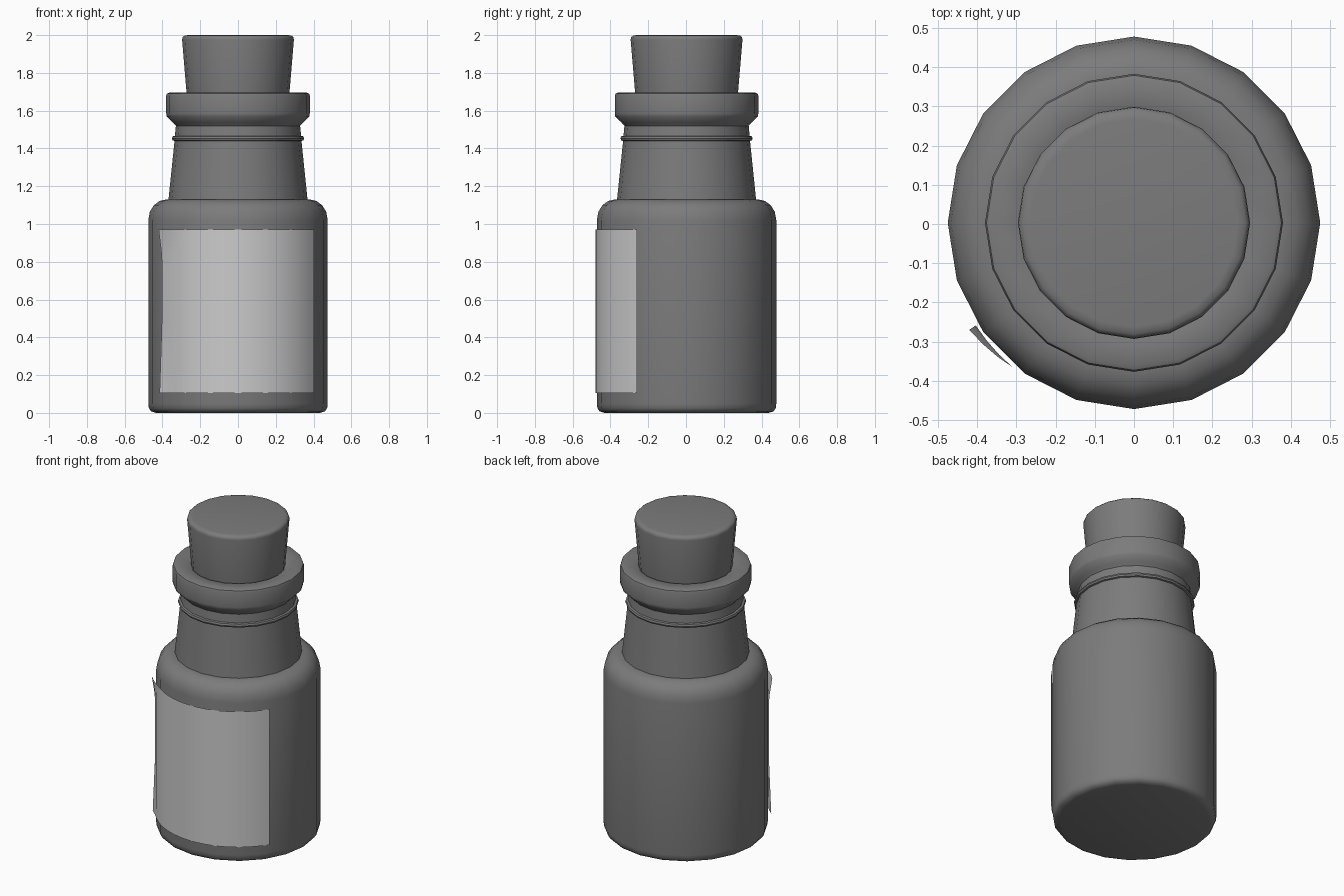
import bpy, bmesh, math

if "Cube" in bpy.data.objects:
    bpy.data.objects.remove(bpy.data.objects["Cube"])

SIDES = 20
CY = 0.003  # bottle axis sits slightly back because the label adds thickness in front


def finish(name, bm, grey, angle=40):
    mesh = bpy.data.meshes.new(name)
    bm.to_mesh(mesh)
    bm.free()
    obj = bpy.data.objects.new(name, mesh)
    bpy.context.collection.objects.link(obj)
    mat = bpy.data.materials.new(name + "_material")
    mat.diffuse_color = (grey, grey, grey, 1)
    mat.use_nodes = True
    mat.node_tree.nodes["Principled BSDF"].inputs["Base Color"].default_value = mat.diffuse_color
    mesh.materials.append(mat)
    bpy.ops.object.select_all(action='DESELECT')
    obj.select_set(True)
    bpy.context.view_layer.objects.active = obj
    bpy.ops.object.shade_smooth_by_angle(angle=math.radians(angle))
    return obj


def lathe(name, profile, grey):
    """Revolve (radius, z) points; first and last rings are capped."""
    bm = bmesh.new()
    rings = []
    for r, z in profile:
        rings.append([bm.verts.new((r * math.cos(2 * math.pi * i / SIDES),
                                    CY + r * math.sin(2 * math.pi * i / SIDES), z))
                      for i in range(SIDES)])
    for a, b in zip(rings, rings[1:]):
        for i in range(SIDES):
            j = (i + 1) % SIDES
            bm.faces.new((a[i], a[j], b[j], b[i]))
    bm.faces.new(rings[0][::-1])
    bm.faces.new(rings[-1])
    return finish(name, bm, grey)


# Bottle: base, body, shoulder, tapered neck, thin ring, flared lip, mouth
lathe("bottle", [
    (0.435, 0), (0.460, 0.008), (0.472, 0.025), (0.475, 0.05),
    (0.475, 1.02), (0.467, 1.065), (0.445, 1.10), (0.415, 1.122), (0.38, 1.13),
    (0.368, 1.13), (0.336, 1.44), (0.346, 1.443), (0.350, 1.453), (0.346, 1.464),
    (0.334, 1.467), (0.329, 1.52), (0.345, 1.538), (0.378, 1.57),
    (0.380, 1.585), (0.380, 1.68), (0.376, 1.69), (0.365, 1.695),
    (0.285, 1.695), (0.272, 1.685), (0.265, 1.50)], 0.2)

# Cork: tapered plug with a rounded top edge
lathe("cork", [(0.258, 1.52), (0.272, 1.69), (0.296, 1.975),
               (0.294, 1.988), (0.284, 1.997), (0.265, 2.0)], 0.2)

# Label: curved sheet whose left corners peel away from the glass
bm = bmesh.new()
COLS, ROWS, Z0, Z1, R = 20, 16, 0.105, 0.97, 0.481
START, SPAN = math.radians(-147), math.radians(114)
grid = []
for r in range(ROWS + 1):
    v = r / ROWS
    row = []
    for c in range(COLS + 1):
        u = c / COLS
        top = max(0, 1 - u / 0.15 - (1 - v) / 0.16)
        low = max(0, 1 - u / 0.06 - v / 0.42)
        ang = START + SPAN * u
        rad = R + 0.02 * top + 0.014 * low
        row.append(bm.verts.new((rad * math.cos(ang), CY + rad * math.sin(ang),
                                 Z0 + (Z1 - Z0) * v)))
    grid.append(row)
for a, b in zip(grid, grid[1:]):
    for c in range(COLS):
        bm.faces.new((a[c], a[c + 1], b[c + 1], b[c]))
finish("label", bm, 0.6)
